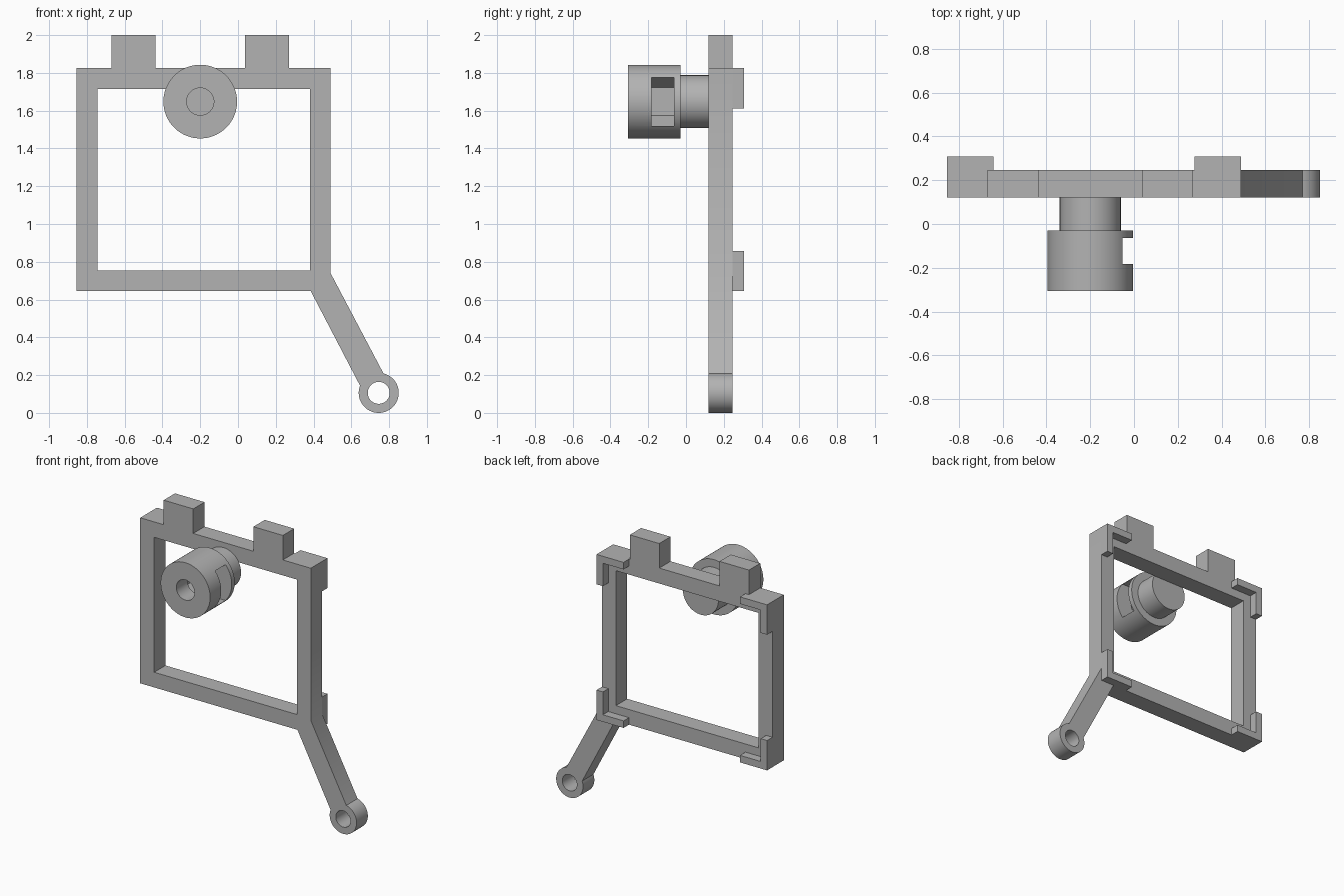
import bpy, bmesh
from math import sin, cos, pi, atan2, asin, hypot, radians

if "Cube" in bpy.data.objects:
    bpy.data.objects.remove(bpy.data.objects["Cube"])

grey = bpy.data.materials.new("plain grey")
grey.use_nodes = True
COLOR = (0.45, 0.45, 0.45, 1)
grey.diffuse_color = COLOR
grey.node_tree.nodes["Principled BSDF"].inputs["Base Color"].default_value = COLOR


def arc(cx, cz, r, start=0.0, sweep=2 * pi, n=64):
    """Points on an arc; a full circle leaves out the repeated end point."""
    steps = n if abs(sweep) >= 2 * pi else n - 1
    return [(cx + r * cos(start + sweep * i / steps),
             cz + r * sin(start + sweep * i / steps)) for i in range(n)]


def rect(x0, x1, z0, z1):
    return [(x0, z0), (x1, z0), (x1, z1), (x0, z1)]


def plate(name, outlines, y0, y1):
    """Extrude x-z outlines from y0 to y1; inner outlines become holes."""
    curve = bpy.data.curves.new(name, 'CURVE')
    curve.dimensions = '2D'
    curve.fill_mode = 'BOTH'
    curve.extrude = (y1 - y0) / 2
    for points in outlines:
        spline = curve.splines.new('POLY')
        spline.points.add(len(points) - 1)
        for p, (x, z) in zip(spline.points, points):
            p.co = (x, z, 0, 1)
        spline.use_cyclic_u = True
    obj = bpy.data.objects.new(name, curve)
    obj.location.y = (y0 + y1) / 2
    obj.rotation_euler.x = radians(90)
    bpy.context.collection.objects.link(obj)
    activate(obj)
    bpy.ops.object.convert(target='MESH')
    obj = bpy.context.object
    bm = bmesh.new()
    bm.from_mesh(obj.data)
    bmesh.ops.remove_doubles(bm, verts=bm.verts, dist=1e-5)
    bmesh.ops.recalc_face_normals(bm, faces=bm.faces)
    bm.to_mesh(obj.data)
    bm.free()
    obj.data.materials.clear()
    obj.data.materials.append(grey)
    bpy.ops.object.shade_smooth_by_angle(angle=radians(30))
    return obj


def activate(obj):
    bpy.ops.object.select_all(action='DESELECT')
    obj.select_set(True)
    bpy.context.view_layer.objects.active = obj


# Frame extents
LEFT, RIGHT, LOW, HIGH, TOP = -0.855, 0.49, 0.645, 1.825, 2.0
FRONT, BACK = 0.12, 0.247
BAR = 0.11

# Frame with two top tabs and the slanting arm ending in an eyelet
ex, ez, er = 0.745, 0.106, 0.106
axis = atan2(0.593, -0.31)
half = asin(0.07 / er)
eyelet = arc(ex, ez, er, axis - half, -(2 * pi - 2 * half))
outline = [(LEFT, LOW), (LEFT, HIGH)]
for x0, x1 in ((-0.67, -0.437), (0.038, 0.27)):
    outline += [(x0, HIGH), (x0, TOP), (x1, TOP), (x1, HIGH)]
outline += [(RIGHT, HIGH), (RIGHT, 0.74)] + eyelet + [(0.385, LOW)]
window = rect(LEFT + BAR, RIGHT - BAR, LOW + BAR - 0.002, HIGH - BAR)
plate("frame_with_arm", [outline, window, arc(ex, ez, 0.058)], FRONT, BACK)

# L-shaped brackets on the back of each corner
LEG, THICK = 0.213, 0.05
for x, sx, side in ((LEFT, 1, "right"), (RIGHT, -1, "left")):
    for z, sz, level in ((LOW, 1, "lower"), (HIGH, -1, "upper")):
        ell = [(0, 0), (LEG, 0), (LEG, THICK), (THICK, THICK), (THICK, LEG), (0, LEG)]
        plate(f"{level}_{side}_bracket",
              [[(x + sx * u, z + sz * v) for u, v in ell]], BACK, 0.308)

# Knob with a bore and the shaft holding it to the frame
kx, kz = -0.2, 1.648
plate("shaft", [arc(kx, kz, 0.14)], -0.03, FRONT)
knob = plate("knob", [arc(kx, kz, 0.195, n=96), arc(kx, kz, 0.072)], -0.307, -0.03)

# Hexagonal nut pocket opening through the knob's side
flat = 0.128
R = flat / cos(pi / 6)
mouth = (R - flat) / (R / 2) * flat
pocket = [(0, R), (-flat, R / 2), (-flat, -R / 2), (0, -R),
          (mouth, -flat), (0.3, -flat), (0.3, flat), (mouth, flat)]
cutter = plate("nut_pocket_cutter", [[(kx + u, kz + v) for u, v in pocket]], -0.182, -0.064)
cutter.hide_render = True
activate(knob)
cut = knob.modifiers.new("nut_pocket", 'BOOLEAN')
cut.operation = 'DIFFERENCE'
cut.solver = 'EXACT'
cut.object = cutter
bpy.ops.object.modifier_apply(modifier=cut.name)
bpy.data.objects.remove(cutter)
bpy.ops.object.shade_smooth_by_angle(angle=radians(30))
